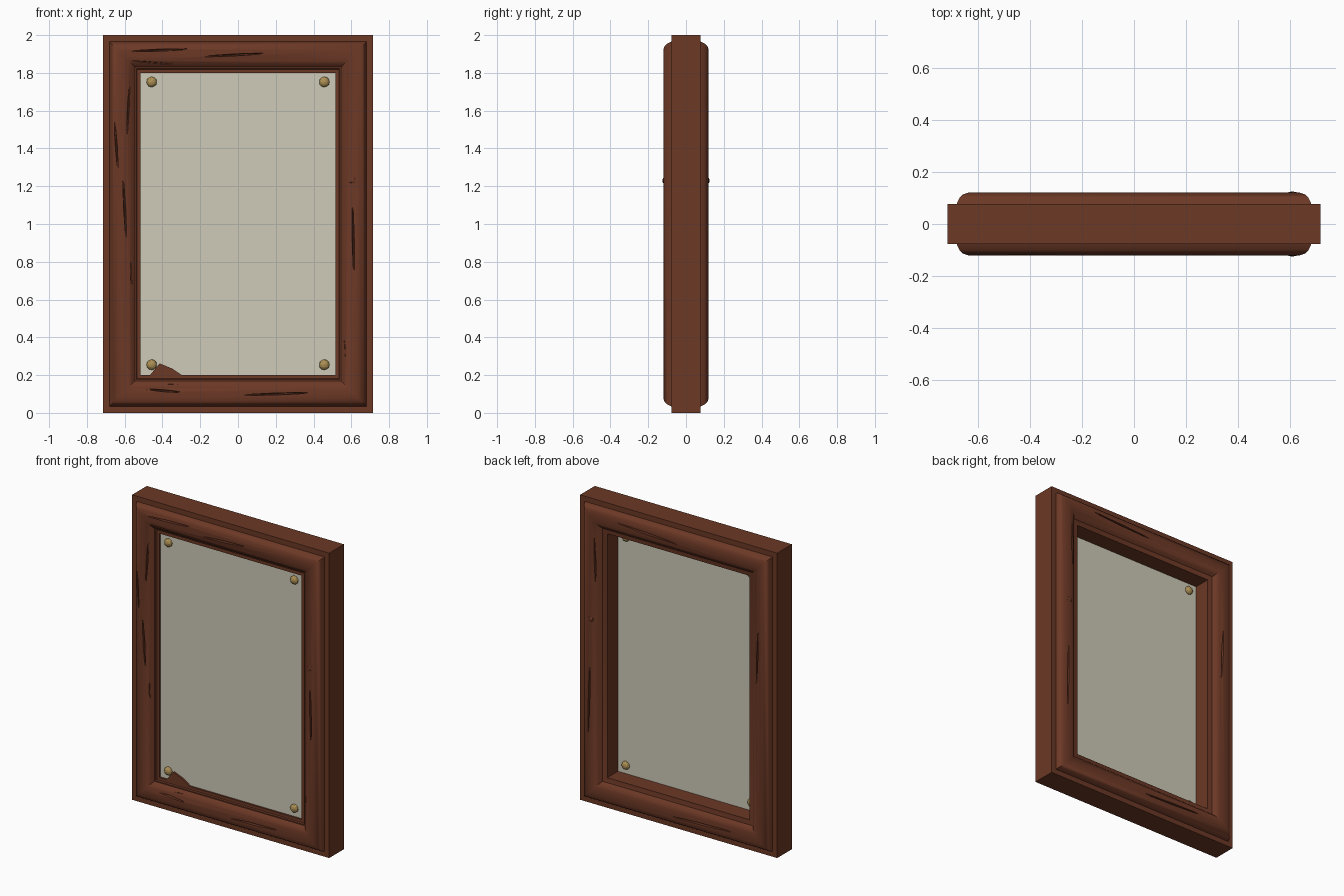
import bpy, bmesh, math
from mathutils import Matrix, Vector

if "Cube" in bpy.data.objects:
    bpy.data.objects.remove(bpy.data.objects["Cube"])

def material(name, color):
    m = bpy.data.materials.new(name)
    m.diffuse_color = (*color, 1)
    m.use_nodes = True
    m.node_tree.nodes["Principled BSDF"].inputs["Base Color"].default_value = m.diffuse_color
    return m

wood = material("red_brown_wood", (0.150, 0.040, 0.019))
paper = material("pale_panel", (0.62, 0.60, 0.48))
brass = material("brass", (0.42, 0.28, 0.09))

def make(name, bm, mat):
    bmesh.ops.recalc_face_normals(bm, faces=bm.faces)
    me = bpy.data.meshes.new(name)
    bm.to_mesh(me)
    bm.free()
    me.materials.append(mat)
    ob = bpy.data.objects.new(name, me)
    bpy.context.collection.objects.link(ob)
    return ob

def activate(ob):
    bpy.ops.object.select_all(action='DESELECT')
    ob.select_set(True)
    bpy.context.view_layer.objects.active = ob

# Mitred frame: moulding profile (distance inward, height off centre plane)
half = [(0, .076), (.034, .076), (.036, .082), (.045, .1), (.058, .113),
        (.078, .12), (.11, .12), (.135, .114), (.155, .102), (.17, .086),
        (.177, .086), (.181, .078), (.2, .078)]
back = half[:-3] + [(.184, .082), (.2, .08)]
profile = [(d, -h) for d, h in half] + [(d, h) for d, h in reversed(back)]
bm = bmesh.new()
rings = []
for sx, sz in ((-1, -1), (1, -1), (1, 1), (-1, 1)):
    rings.append([bm.verts.new((sx * (.715 - d), y, 1 + sz * (1 - d)))
                  for d, y in profile])
n = len(profile)
for i in range(4):
    a, b = rings[i], rings[(i + 1) % 4]
    for j in range(n):
        k = (j + 1) % n
        bm.faces.new((a[j], a[k], b[k], b[j]))
frame = make("frame", bm, wood)

# Needle-shaped cracks in the wood: x, z, length, angle from +x, side
cracks = [(-.42, 1.92, .34, 2, -1), (-.40, 1.85, .40, -5, -1), (-.02, 1.895, .36, 3, -1),
          (-.645, 1.42, .30, 94, -1), (-.58, 1.62, .34, 87, -1), (-.60, 1.08, .36, 93, -1),
          (-.565, .72, .40, 91, -1), (.56, .40, .36, 95, -1), (.61, .92, .40, 91, -1),
          (-.30, .155, .44, 2, -1), (-.40, .118, .22, -5, -1), (.20, .10, .40, 2, -1),
          (.58, 1.6, .4, 88, 1), (.62, .7, .5, 91, 1), (-.6, 1.3, .4, 92, 1),
          (.2, 1.90, .5, 3, 1), (-.2, .10, .5, -2, 1)]
bm = bmesh.new()
for x, z, length, ang, side in cracks:
    m = (Matrix.Translation((x, side * .118, z))
         @ Matrix.Rotation(math.radians(-ang), 4, 'Y')
         @ Matrix.Diagonal((length / 2, .018, .006, 1)))
    bmesh.ops.create_icosphere(bm, subdivisions=1, radius=1, matrix=m)
cutter = make("crack_cutter", bm, wood)
cutter.hide_render = True
mod = frame.modifiers.new("cracks", 'BOOLEAN')
mod.operation = 'DIFFERENCE'
mod.solver = 'EXACT'
mod.object = cutter
activate(frame)
bpy.ops.object.modifier_apply(modifier=mod.name)
bpy.data.objects.remove(cutter)
activate(frame)
bpy.ops.object.shade_smooth_by_angle(angle=math.radians(30))

# Flat panel held inside the opening
bm = bmesh.new()
bmesh.ops.create_cube(bm, size=1, matrix=Matrix.Translation((0, -.048, 1))
                      @ Matrix.Diagonal((1.035, .036, 1.61, 1)))
make("panel", bm, paper)

# Brass tacks, domed on both faces of the panel
for x in (-.457, .457):
    for z in (.255, 1.752):
        bm = bmesh.new()
        for y in (-.068, -.028):
            bmesh.ops.create_icosphere(bm, subdivisions=2, radius=1,
                matrix=Matrix.Translation((x, y, z)) @ Matrix.Diagonal((.028, .02, .028, 1)))
        make("tack", bm, brass)

# Wood splinter at the lower left of the panel
bm = bmesh.new()
front = [bm.verts.new((x, -.078, z)) for x, z in
         ((-.47, .195), (-.29, .195), (-.35, .235), (-.415, .262))]
face = bm.faces.new(front)
ext = bmesh.ops.extrude_face_region(bm, geom=[face])
bmesh.ops.translate(bm, vec=Vector((0, .02, 0)),
                    verts=[v for v in ext["geom"] if isinstance(v, bmesh.types.BMVert)])
make("splinter", bm, wood)

# Knots on the right rail, front and back
for y in (-.118, .118):
    bm = bmesh.new()
    bmesh.ops.create_icosphere(bm, subdivisions=1, radius=1,
        matrix=Matrix.Translation((.608, y, 1.23)) @ Matrix.Diagonal((.022, .007, .018, 1)))
    make("wood_knot", bm, wood)
